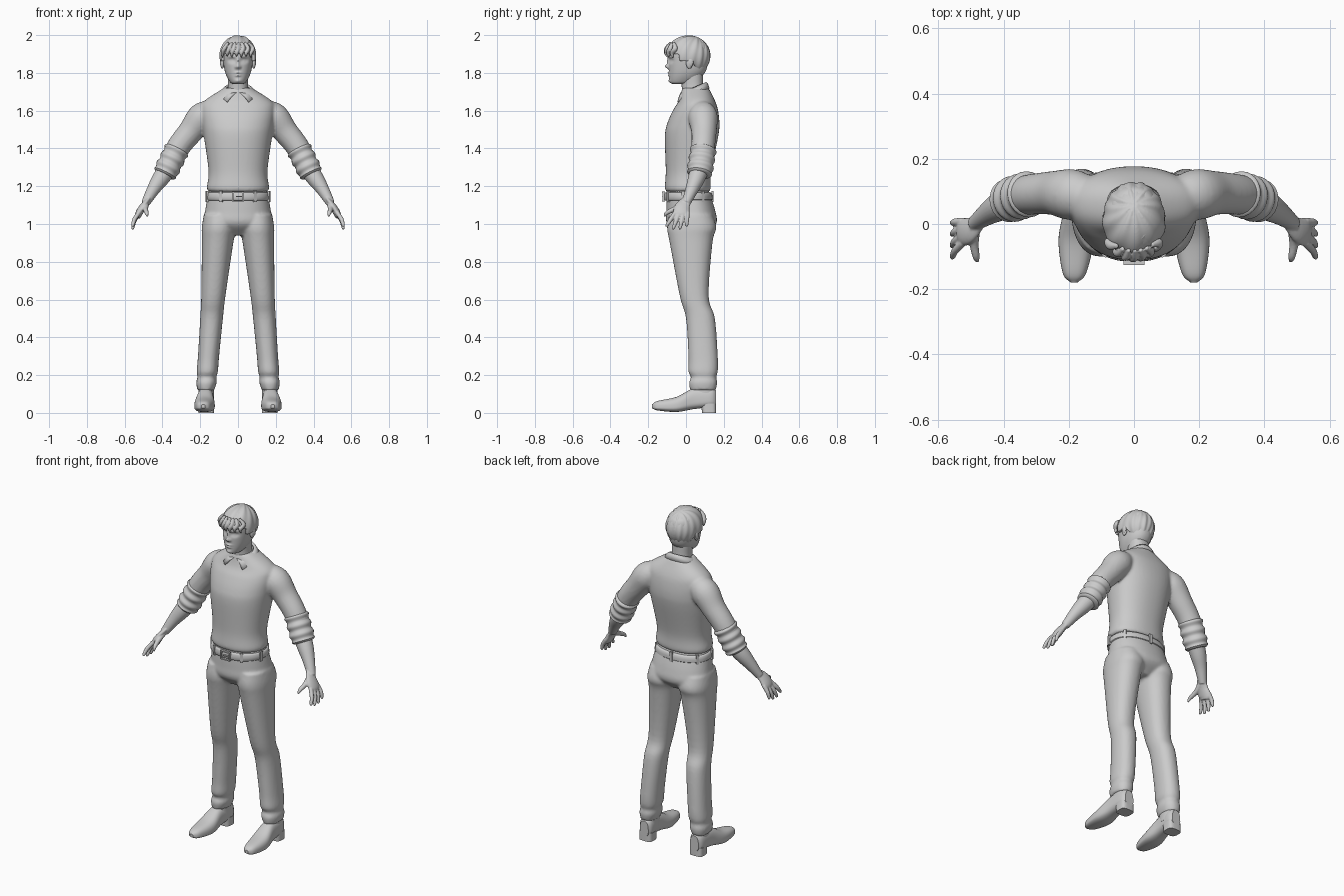
import bpy, bmesh, math
from mathutils import Vector, Matrix

cube = bpy.data.objects.get("Cube")
if cube:
    bpy.data.objects.remove(cube)

grey = bpy.data.materials.new("plain grey")
grey.use_nodes = True
grey.diffuse_color = (.6, .6, .6, 1)
grey.node_tree.nodes["Principled BSDF"].inputs["Base Color"].default_value = grey.diffuse_color


def spline(rows, steps):
    """Smooth curve through rows of numbers."""
    rows = [Vector(row) for row in rows]
    curve = []
    for i, (start, end) in enumerate(zip(rows, rows[1:])):
        before = rows[i - 1] if i else start * 2 - end
        after = rows[i + 2] if i + 2 < len(rows) else end * 2 - start
        leave, arrive = (end - before) / 2, (after - start) / 2
        for k in range(steps):
            t = k / steps
            ease = t * t * (3 - 2 * t)
            curve.append(start.lerp(end, ease) + leave * (t * (1 - t) ** 2) - arrive * (t * t * (1 - t)))
    return curve + [rows[-1]]


def skin(bm, rings):
    """Bridge point rings into a closed skin with caps."""
    loops = [[bm.verts.new(point) for point in ring] for ring in rings]
    for lower, upper in zip(loops, loops[1:]):
        for i in range(len(lower)):
            bm.faces.new((lower[i - 1], lower[i], upper[i], upper[i - 1]))
    bm.faces.new(loops[0][::-1])
    bm.faces.new(loops[-1])


def circle(count, power=2):
    for i in range(count):
        angle = math.tau * i / count
        c, s = math.cos(angle), math.sin(angle)
        yield math.copysign(abs(c) ** (2 / power), c), math.copysign(abs(s) ** (2 / power), s)


def loft(bm, rows, centre=lambda along: 0, axis="z", count=48, steps=6, power=2.2, lean=.55):
    """Rows: place along the axis, half width, low edge, high edge."""
    rings = []
    for along, half, low, high in spline(rows, steps):
        middle = low + (high - low) * lean
        ring = []
        for c, s in circle(count, power):
            x = centre(along) + half * c
            across = middle + s * (high - middle if s > 0 else middle - low)
            ring.append((x, across, along) if axis == "z" else (x, along, across))
        rings.append(ring)
    skin(bm, rings)


def tube(bm, rows, flat=1, count=24, steps=5):
    """Rows: x, y, z, radius; flat thins the tube across its depth."""
    points = spline(rows, steps)
    rings = []
    for i, point in enumerate(points):
        ahead = points[min(i + 1, len(points) - 1)] - points[max(i - 1, 0)]
        ahead = ahead.to_3d().normalized()
        side = ahead.cross(Vector((0, 1, 0))).normalized()
        deep = side.cross(ahead)
        radius = point[3]
        rings.append([point.to_3d() + (deep * c + side * (s * flat)) * radius for c, s in circle(count)])
    skin(bm, rings)


def ball(bm, centre, size, segments=32, rows=20):
    matrix = Matrix.Translation(centre) @ Matrix.Diagonal((*size, 1))
    return bmesh.ops.create_uvsphere(bm, u_segments=segments, v_segments=rows, radius=1, matrix=matrix)["verts"]


def box(bm, centre, size, turn=0):
    matrix = Matrix.Translation(centre) @ Matrix.Rotation(turn, 4, "Z") @ Matrix.Diagonal((*size, 1))
    bmesh.ops.create_cube(bm, size=1, matrix=matrix)


def mirror(bm):
    copy = bmesh.ops.duplicate(bm, geom=bm.verts[:] + bm.edges[:] + bm.faces[:])["geom"]
    for vert in copy:
        if isinstance(vert, bmesh.types.BMVert):
            vert.co.x *= -1


def finish(bm, name, voxel=0, soften=0, thickness=0, angle=50):
    bmesh.ops.recalc_face_normals(bm, faces=bm.faces)
    mesh = bpy.data.meshes.new(name)
    bm.to_mesh(mesh)
    bm.free()
    mesh.materials.append(grey)
    part = bpy.data.objects.new(name, mesh)
    bpy.context.collection.objects.link(part)
    if thickness:
        part.modifiers.new("thickness", "SOLIDIFY").thickness = thickness
    if voxel:
        blend = part.modifiers.new("blend", "REMESH")
        blend.mode, blend.voxel_size, blend.use_smooth_shade = "VOXEL", voxel, True
    if soften:
        part.modifiers.new("soften", "SMOOTH").iterations = soften
    bpy.ops.object.select_all(action="DESELECT")
    part.select_set(True)
    bpy.context.view_layer.objects.active = part
    bpy.ops.object.shade_smooth_by_angle(angle=math.radians(angle))


# Sweater: sleeves blended into the torso
bm = bmesh.new()
tube(bm, [(.13, .085, 1.6, .06), (.19, .09, 1.565, .078), (.25, .095, 1.49, .067),
          (.32, .09, 1.4, .062), (.375, .08, 1.285, .058)])
mirror(bm)
loft(bm, [(1.17, .15, -.1, .12), (1.19, .165, -.112, .13), (1.28, .156, -.107, .133), (1.46, .18, -.112, .17),
          (1.53, .19, -.1, .177), (1.6, .196, -.07, .17), (1.65, .18, -.04, .155), (1.72, .075, -.02, .12)])
finish(bm, "sweater", voxel=.008, soften=5)

# Rolled cuffs: three soft folds along the elbow
bm = bmesh.new()
top, bottom, folds = Vector((.32, .093, 1.4)), Vector((.39, .07, 1.26)), 16
rows = []
for i in range(folds + 1):
    edge = i in (0, folds)
    radius = .056 if edge else .067 + .004 * math.sin(i * 1.25)
    rows.append((*top.lerp(bottom, i / folds), radius))
tube(bm, rows, steps=2, flat=.96)
mirror(bm)
finish(bm, "rolled_cuffs")

# Forearms, palms, fingers and thumbs
bm = bmesh.new()
tube(bm, [(.36, .08, 1.31, .05), (.41, .055, 1.24, .045), (.45, .03, 1.18, .034), (.49, 0, 1.11, .023)])
tube(bm, [(.475, .005, 1.13, .026), (.505, -.02, 1.09, .04), (.525, -.025, 1.055, .042), (.53, -.03, 1.035, .03)],
     flat=.45)
for i in range(4):
    knuckle = Vector((.525, -.058 + .022 * i, 1.06, .012))
    tip = Vector((.56, -.105 + .036 * i, .965 + .015 * abs(i - 1.5), .005))
    bend = knuckle.lerp(tip, .5) + Vector((.006, 0, 0, .003))
    tube(bm, [knuckle, bend, knuckle.lerp(tip, .9) + Vector((0, 0, 0, .003)), tip], count=14)
tube(bm, [(.487, -.01, 1.11, .017), (.49, -.06, 1.08, .014), (.484, -.1, 1.06, .011), (.48, -.115, 1.04, .005)],
     count=14)
mirror(bm)
finish(bm, "forearms_and_hands", voxel=.004, soften=2)

# Trousers: two legs blended into the hips, bunched at the hems
bm = bmesh.new()
loft(bm, [(1.05, .085, -.09, .14), (.98, .09, -.1, .16), (.9, .083, -.086, .14), (.62, .064, -.033, .12),
          (.5, .06, 0, .153), (.3, .056, .013, .168), (.22, .056, .013, .168), (.19, .05, .026, .16),
          (.16, .054, .016, .165), (.12, .045, .022, .158)], centre=lambda z: .18 - .08 * z)
mirror(bm)
loft(bm, [(1.18, .154, -.1, .12), (1.07, .174, -.104, .155), (1, .18, -.1, .16), (.94, .08, -.04, .1)])
finish(bm, "trousers", voxel=.008, soften=4)

# Belt with loops and buckle
bm = bmesh.new()
loft(bm, [(1.124, .158, -.11, .13), (1.13, .168, -.116, .141), (1.16, .166, -.115, .138), (1.166, .158, -.11, .13)],
     steps=2)
finish(bm, "belt", angle=40)
bm = bmesh.new()
for degrees in (-122, -58, -15, 35, 90, 145, 195):
    turn = math.radians(degrees)
    c, s = math.cos(turn), math.sin(turn)
    box(bm, (.169 * c, .02 + (.12 if s > 0 else .135) * s, 1.146), (.012, .016, .058), turn)
finish(bm, "belt_loops")
bm = bmesh.new()
for side in (-1, 1):
    box(bm, (side * .028, -.118, 1.145), (.007, .014, .052))
    box(bm, (0, -.119, 1.145 + side * .023), (.06, .014, .007))
box(bm, (.008, -.12, 1.145), (.036, .012, .006))
finish(bm, "buckle")

# Shoes with stepped heels and ankle shafts
bm = bmesh.new()
loft(bm, [(-.18, .01, .025, .045), (-.15, .036, .013, .063), (-.05, .054, .005, .085), (.04, .044, .02, .13),
          (.13, .042, .03, .135), (.16, .028, .03, .12)],
     centre=lambda y: .175 - .05 * y, axis="y", power=2.6, lean=.35)
loft(bm, [(0, .042, .085, .16), (.05, .042, .08, .16)], centre=lambda z: .168, power=3.5, steps=2)
loft(bm, [(.07, .042, .03, .155), (.17, .04, .035, .15)], centre=lambda z: .168, steps=2)
mirror(bm)
finish(bm, "shoes", angle=40)

# Face: soft bumps sink the eye sockets and raise eyes, brows, nose, lips and chin
bm = bmesh.new()
loft(bm, [(1.74, .024, -.07, 0), (1.755, .045, -.085, .05), (1.81, .07, -.09, .105), (1.9, .082, -.092, .12),
          (1.95, .074, -.08, .11), (1.98, .045, -.05, .07)], count=112, steps=14, lean=.5)
bumps = [(.033, 1.866, .018, .011, .016), (.033, 1.865, .011, .006, -.009), (.03, 1.887, .022, .006, -.005),
         (0, 1.86, .007, .02, -.009), (0, 1.834, .01, .011, -.02), (.012, 1.83, .006, .006, -.008),
         (0, 1.8, .017, .005, -.009), (0, 1.786, .014, .005, -.009), (0, 1.757, .016, .01, -.007)]
for vert in bm.verts:
    x, y, z = vert.co
    if y < 0:
        for across, height, wide, tall, depth in bumps:
            vert.co.y += depth * math.exp(-((abs(x) - across) / wide) ** 2 - ((z - height) / tall) ** 2)
finish(bm, "face", angle=80)
bm = bmesh.new()
loft(bm, [(1.66, .07, -.02, .11), (1.72, .054, -.022, .092), (1.8, .055, -.03, .09)])
finish(bm, "neck")
bm = bmesh.new()
ball(bm, (.083, .018, 1.852), (.011, .018, .03))
ball(bm, (.089, .024, 1.857), (.007, .015, .023))
mirror(bm)
finish(bm, "ears")

# Hair: a cap swept from the crown, cut along a stepped hairline
bm = bmesh.new()
middle = Vector((0, .012, 1.89))
for vert in ball(bm, middle, (.096, .117, .108), segments=120, rows=72):
    x, y, z = vert.co
    swirl = math.atan2(x, .06 - y) + (2 - z) * 2
    vert.co += (vert.co - middle) * (.018 * math.sin(swirl * 13) + .012 * math.sin(swirl * 7 + z * 30))
    nape = min(1, max(0, (y - .03) / .035))
    hairline = 1.9 if y < -.035 else 1.862 - .055 * nape
    vert.co.z = max(vert.co.z, hairline)
finish(bm, "hair", voxel=.004, soften=2)


def forehead(x, reach, z, radius):
    return x, middle.y - reach * math.sqrt(1 - (x / .1) ** 2), z, radius


bm = bmesh.new()
for i in range(7):
    root = -.072 + .025 * i
    swept = root - .01
    tube(bm, [forehead(root * .7, .092, 1.962, .007), forehead(root, .112, 1.93, .014),
              forehead(swept, .117, 1.905, .012), forehead(swept, .11, 1.88 + .006 * (i % 2), .003)],
         flat=.8, count=12)
finish(bm, "fringe_locks", voxel=.0035, soften=2)

# Shirt collar: band folded down to two points
bm = bmesh.new()
steps = 24
strips = []
for i in range(steps + 1):
    t = i / steps
    a, b = math.radians(8 + 172 * t), math.radians(36 + 144 * t)
    reach = .106 if math.cos(b) > 0 else .085
    inner = Vector((.064 * math.sin(a), .04 - .068 * math.cos(a), 1.724 - .028 * math.cos(a)))
    outer = Vector((.1 * math.sin(b), .04 - reach * math.cos(b), 1.718 - .07 * (1 - t) ** 2))
    fold = inner.lerp(outer, .5) + Vector((0, 0, .006))
    strips.append([bm.verts.new(point) for point in (inner, fold, outer)])
for one, two in zip(strips, strips[1:]):
    for k in range(2):
        bm.faces.new((one[k], one[k + 1], two[k + 1], two[k]))
mirror(bm)
bmesh.ops.remove_doubles(bm, verts=bm.verts, dist=.0005)
finish(bm, "shirt_collar", thickness=.012)
